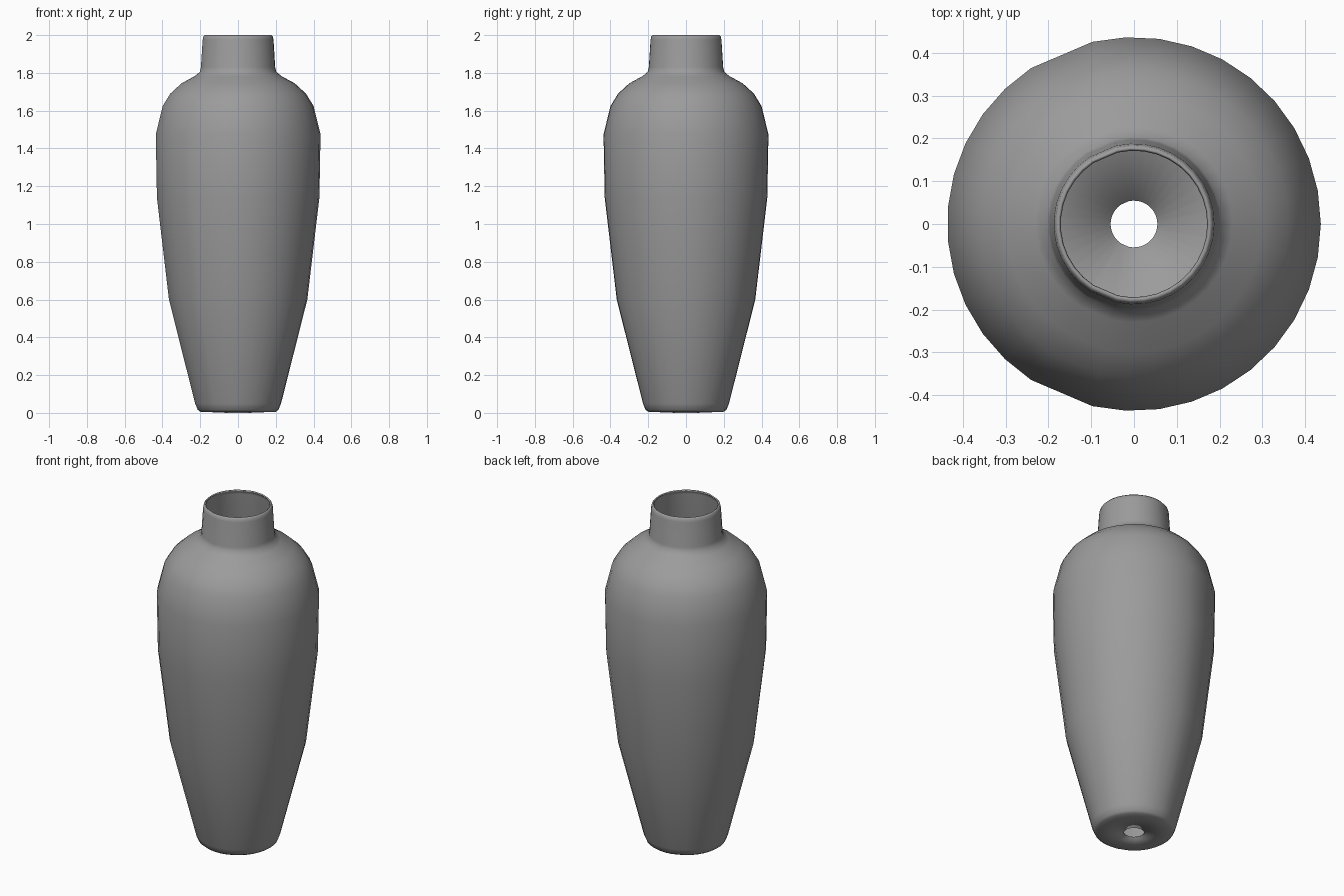
import bpy, bmesh
from math import cos, sin, tau

cube = bpy.data.objects.get("Cube")
if cube:
    bpy.data.objects.remove(cube, do_unlink=True)

# Single grey glaze
grey = bpy.data.materials.new("grey glaze")
grey.use_nodes = True
colour = (0.33, 0.33, 0.33, 1)
grey.diffuse_color = colour
grey.node_tree.nodes["Principled BSDF"].inputs["Base Color"].default_value = colour

# Outer profile (radius, height) from drain hole up to the rim
PROFILE = [(0.055, 0), (0.2, 0.006), (0.214, 0.016), (0.228, 0.05),
           (0.367, 0.6), (0.431, 1.14), (0.437, 1.475), (0.4, 1.625),
           (0.36, 1.69), (0.3, 1.745), (0.23, 1.783), (0.203, 1.805),
           (0.197, 1.83), (0.188, 1.975), (0.184, 1.993), (0.177, 2)]
SIDES = 35
SKIPPED = (11, 24)  # two wider facets at the back-left and front-left
angles = [tau * k / SIDES for k in range(SIDES) if k not in SKIPPED]

# Lathe the profile into a thin shell
bm = bmesh.new()
rings = [[bm.verts.new((r * cos(a), r * sin(a), z)) for a in angles]
         for r, z in PROFILE]
for low, high in zip(rings, rings[1:]):
    for i in range(len(angles)):
        j = (i + 1) % len(angles)
        bm.faces.new((low[i], low[j], high[j], high[i]))
mesh = bpy.data.meshes.new("vase_body")
bm.to_mesh(mesh)
bm.free()
vase = bpy.data.objects.new("vase_body", mesh)
bpy.context.collection.objects.link(vase)
mesh.materials.append(grey)

# Thin inner wall
wall = vase.modifiers.new("wall", "SOLIDIFY")
wall.thickness = 0.008
wall.offset = -1

# Smooth shading all over
mesh.shade_smooth()
